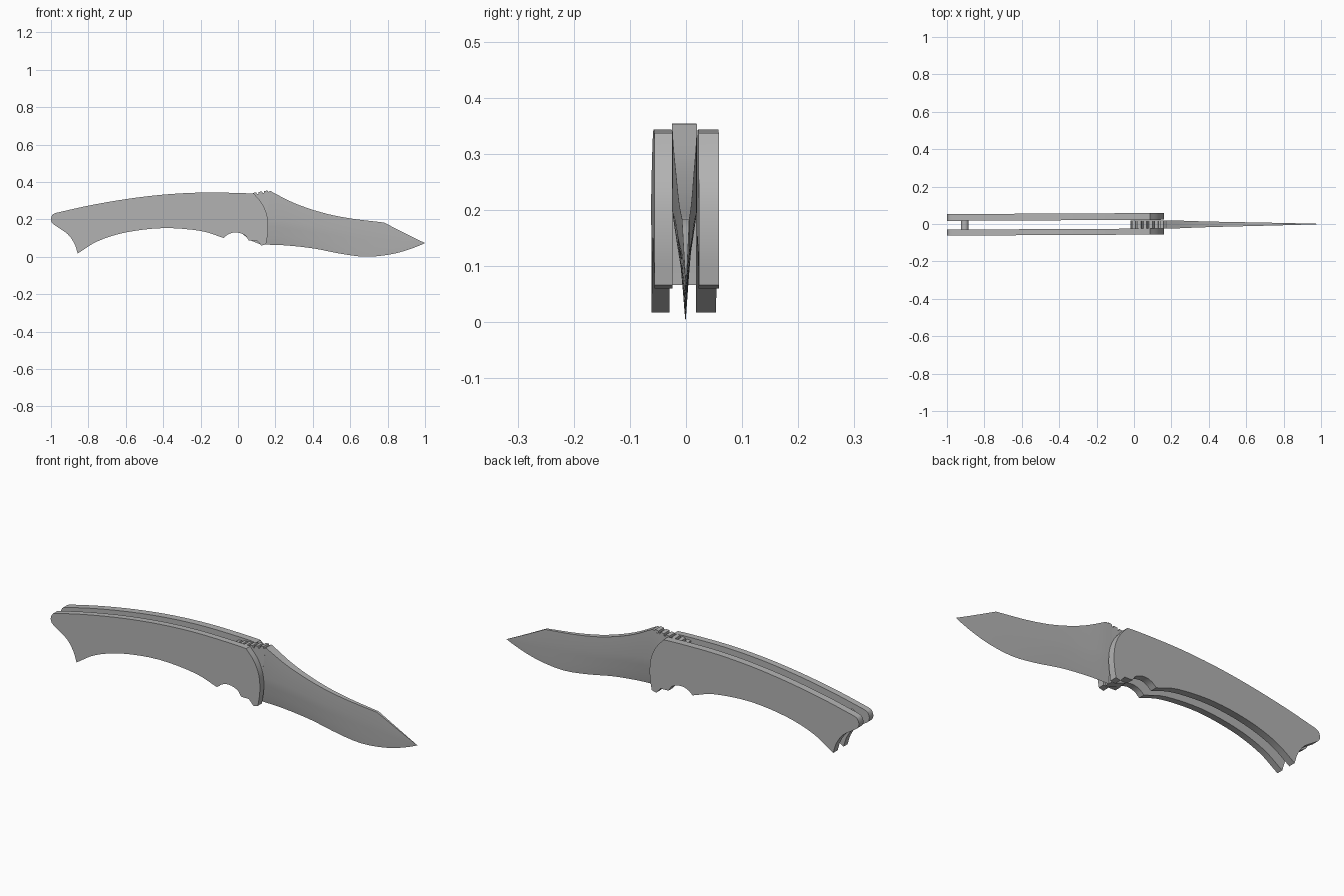
import bpy
import bmesh
import math
from mathutils import Vector, Matrix

default_cube = bpy.data.objects.get("Cube")
if default_cube:
    bpy.data.objects.remove(default_cube, do_unlink=True)

steel = bpy.data.materials.new("grey steel")
steel.use_nodes = True
GREY = (0.45, 0.45, 0.45, 1)
steel.diffuse_color = GREY
steel.node_tree.nodes["Principled BSDF"].inputs["Base Color"].default_value = GREY


def smooth_run(points, steps=4):
    """Spline through the points, leaving out the last one."""
    pts = [Vector(p) for p in points]
    padded = [2 * pts[0] - pts[1]] + pts + [2 * pts[-1] - pts[-2]]
    result = []
    for a, b, c, d in zip(padded, padded[1:], padded[2:], padded[3:]):
        for i in range(steps):
            t = i / steps
            result.append(0.5 * (2 * b + (c - a) * t
                                 + (2 * a - 5 * b + 4 * c - d) * t ** 2
                                 + (3 * b - a - 3 * c + d) * t ** 3))
    return result


def finish(name, bm):
    bmesh.ops.recalc_face_normals(bm, faces=bm.faces)
    mesh = bpy.data.meshes.new(name)
    bm.to_mesh(mesh)
    bm.free()
    mesh.materials.append(steel)
    obj = bpy.data.objects.new(name, mesh)
    bpy.context.collection.objects.link(obj)
    bpy.ops.object.select_all(action='DESELECT')
    obj.select_set(True)
    bpy.context.view_layer.objects.active = obj
    bpy.ops.object.shade_smooth_by_angle(angle=math.radians(30))
    return obj


def slab(name, outline, y_front, y_back, yaw=0.0):
    """Side profile extruded across y, with an optional slight skew."""
    bm = bmesh.new()
    face = bm.faces.new([bm.verts.new((p[0], y_front, p[1])) for p in outline])
    grown = bmesh.ops.extrude_face_region(bm, geom=[face])
    moved = [v for v in grown["geom"] if isinstance(v, bmesh.types.BMVert)]
    bmesh.ops.translate(bm, verts=moved, vec=(0, y_back - y_front, 0))
    for v in bm.verts:
        v.co.y += yaw * v.co.x
    return finish(name, bm)


# Handle scales: back, front curve, finger notch, belly and butt
back = [(-0.97, 0.235), (-0.8, 0.273), (-0.6, 0.308), (-0.4, 0.332),
        (-0.2, 0.343), (0, 0.341), (0.085, 0.337)]
front_curve = [(0.085, 0.337), (0.125, 0.29), (0.15, 0.24), (0.16, 0.19),
               (0.16, 0.13), (0.15, 0.066)]
kick = [(0.15, 0.066), (0.125, 0.06), (0.1, 0.087), (0.057, 0.088)]
notch = [(0.057, 0.088), (0.035, 0.116), (-0.01, 0.13), (-0.05, 0.121), (-0.077, 0.1)]
belly = [(-0.077, 0.1), (-0.2, 0.138), (-0.4, 0.153), (-0.6, 0.13),
         (-0.75, 0.083), (-0.857, 0.017)]
butt = [(-0.857, 0.017), (-0.875, 0.07), (-0.91, 0.12), (-0.97, 0.162)]
heel = [(-0.97, 0.162), (-0.994, 0.18), (-1.0, 0.203), (-0.99, 0.226), (-0.97, 0.235)]

scale_outline = []
for run in (back, front_curve):
    scale_outline += smooth_run(run)
scale_outline += kick[:-1]
for run in (notch, belly, butt, heel):
    scale_outline += smooth_run(run)

YAW = 0.005
slab("right_handle_scale", scale_outline, -0.057, -0.025, YAW)
slab("left_handle_scale", scale_outline, 0.022, 0.058, YAW)

# Blade tang with thumb notches along its top
BLADE_Y = -0.003
HALF = 0.022
notches = []
for i in range(6):
    x = -0.01 + i * 0.03
    z = 0.326 + i * 0.005
    notches += [(x, z), (x + 0.018, z + 0.003), (x + 0.022, z - 0.007), (x + 0.028, z - 0.006)]
tang_back = smooth_run([(0.06, 0.09), (0.01, 0.14), (-0.015, 0.2), (-0.018, 0.27), (-0.01, 0.326)])
tang_outline = notches + [(0.172, 0.351), (0.15, 0.2), (0.14, 0.066), (0.12, 0.066)] + tang_back
slab("blade_tang", tang_outline, BLADE_Y - HALF, BLADE_Y + HALF)

# Blade: lofted sections of spine, grind line and cutting edge
spine = smooth_run([(0.14, 0.335), (0.172, 0.352)], 1)
spine += smooth_run([(0.172, 0.352), (0.3, 0.287), (0.45, 0.236), (0.6, 0.205), (0.78, 0.183)])
spine += smooth_run([(0.78, 0.183), (0.9, 0.122), (0.995, 0.075)])
edge = smooth_run([(0.13, 0.065), (0.25, 0.061), (0.4, 0.045), (0.55, 0.016),
                   (0.68, 0), (0.8, 0.01), (0.9, 0.034), (1.01, 0.075)], 8)
grind = smooth_run([(0.13, 0.205), (0.3, 0.185), (0.5, 0.15), (0.78, 0.12), (1.01, 0.075)], 8)
thick = smooth_run([(0.13, HALF), (0.2, HALF), (0.4, 0.015), (0.78, 0.0065), (1.01, 0.0005)], 8)


def sample(run, x):
    for a, b in zip(run, run[1:]):
        if a[0] <= x <= b[0]:
            return a[1] + (b[1] - a[1]) * (x - a[0]) / (b[0] - a[0])
    return run[-1][1]


bm = bmesh.new()
rings = []
for x, top in spine:
    low = sample(edge, x)
    shoulder = min(sample(grind, x), top - 0.1 * (top - low))
    half = sample(thick, x)
    side = [(half, top), (half, shoulder)]
    for t in (0.3, 0.6, 0.85):
        side.append((half * (1 - t) ** 0.85, shoulder + (low - shoulder) * t))
    ring = side + [(0, low)] + [(-y, z) for y, z in reversed(side)]
    rings.append([bm.verts.new((x, BLADE_Y * (1 - x) + y, z)) for y, z in ring])
for a, b in zip(rings, rings[1:]):
    for i in range(len(a)):
        j = (i + 1) % len(a)
        bm.faces.new((a[i], a[j], b[j], b[i]))
bm.faces.new(rings[0])
tip = bm.verts.new((1, 0, 0.073))
for i in range(len(rings[-1])):
    bm.faces.new((rings[-1][i - 1], rings[-1][i], tip))
finish("blade", bm)

# Spacer pin joining the scales at the butt
bm = bmesh.new()
bmesh.ops.create_cone(bm, cap_ends=True, segments=24, radius1=0.02, radius2=0.02, depth=0.054,
                      matrix=Matrix.Translation((-0.905, -0.005, 0.2))
                      @ Matrix.Rotation(math.pi / 2, 4, 'X'))
finish("spacer_pin", bm)
